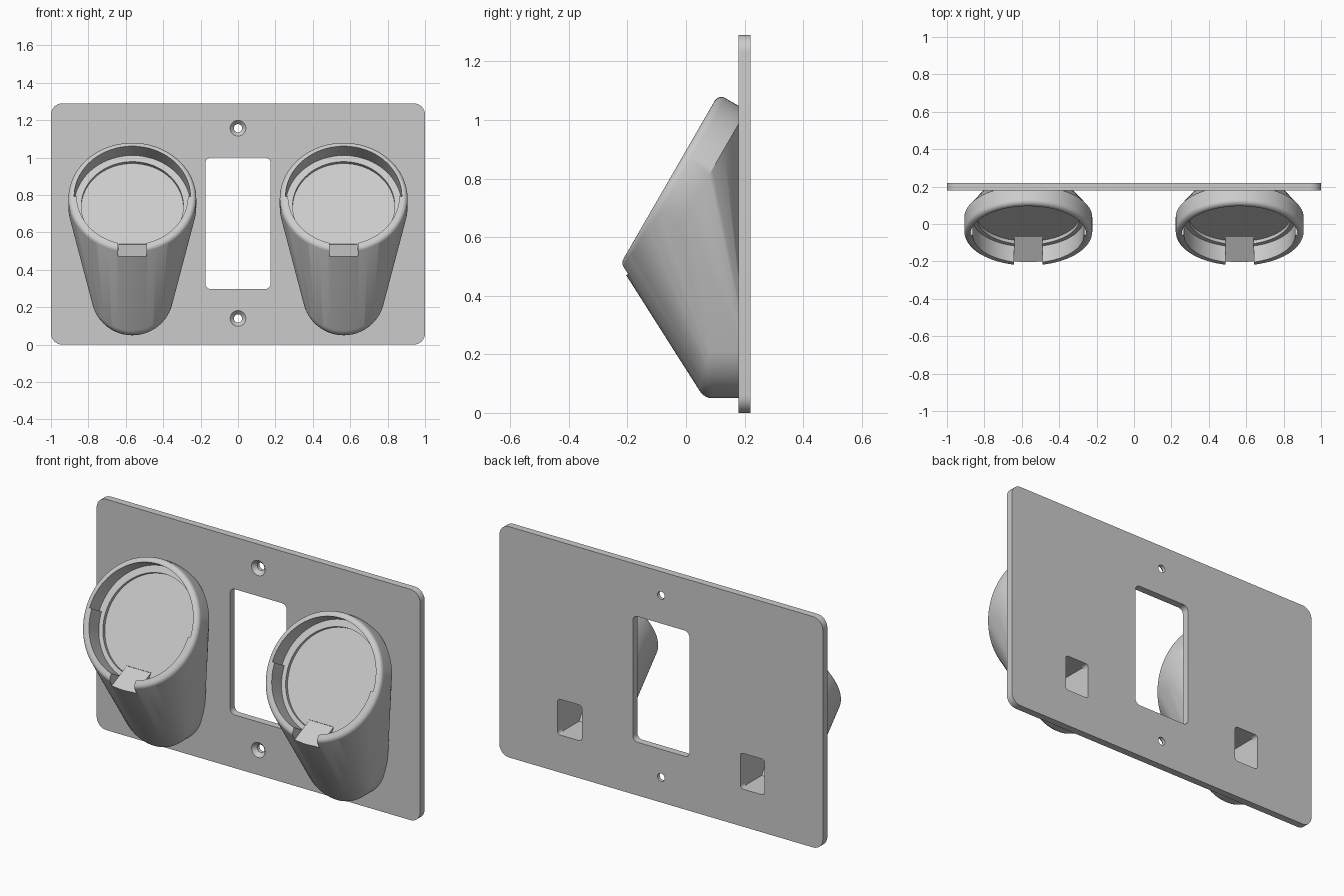
import bpy, bmesh, math
from mathutils import Vector

if "Cube" in bpy.data.objects:
    bpy.data.objects.remove(bpy.data.objects["Cube"])

TILT = math.radians(60)
AXIS = Vector((0, math.sin(TILT), -math.cos(TILT)))   # into the cup
UP = Vector((0, math.cos(TILT), math.sin(TILT)))      # up along the cup face


def hull(name, pts):
    """Convex solid around a set of points."""
    bm = bmesh.new()
    for p in pts:
        bm.verts.new(p)
    res = bmesh.ops.convex_hull(bm, input=bm.verts[:])
    junk = {g for k in ("geom_interior", "geom_unused") for g in res[k]
            if isinstance(g, bmesh.types.BMVert)}
    bmesh.ops.delete(bm, geom=list(junk), context='VERTS')
    bmesh.ops.dissolve_limit(bm, angle_limit=0.002, verts=bm.verts[:], edges=bm.edges[:])
    bmesh.ops.recalc_face_normals(bm, faces=bm.faces[:])
    me = bpy.data.meshes.new(name)
    bm.to_mesh(me)
    bm.free()
    ob = bpy.data.objects.new(name, me)
    bpy.context.collection.objects.link(ob)
    return ob


def boolean(ob, other, op='DIFFERENCE', keep=False):
    m = ob.modifiers.new("cut", 'BOOLEAN')
    m.operation, m.object, m.solver = op, other, 'EXACT'
    bpy.context.view_layer.objects.active = ob
    bpy.ops.object.modifier_apply(modifier=m.name)
    if not keep:
        bpy.data.objects.remove(other)


def circle(c, u, v, r, n=96, sweep=2 * math.pi):
    return [c + r * (math.cos(sweep * i / n) * u + math.sin(sweep * i / n) * v)
            for i in range(n + 1 if sweep < 6 else n)]


def round_box(name, cx, x, z0, z1, y0, y1, r, n=8):
    """Rounded rectangle in XZ, extruded along Y."""
    pts = []
    for k, (sx, z) in enumerate(((x - r, z1 - r), (r - x, z1 - r), (r - x, z0 + r), (x - r, z0 + r))):
        for i in range(n + 1):
            a = math.pi / 2 * (k + i / n)
            pts += [Vector((cx + sx + r * math.cos(a), y, z + r * math.sin(a))) for y in (y0, y1)]
    return hull(name, pts)


def disc(cx, y, z, r, n=96):
    return circle(Vector((cx, y, z)), Vector((1, 0, 0)), Vector((0, 0, 1)), r, n)


def wedge(name, cx, w, profile):
    """YZ profile extruded along X."""
    return hull(name, [Vector((cx + s * w, y, z)) for s in (-1, 1) for y, z in profile])


def smooth(ob):
    bpy.ops.object.select_all(action='DESELECT')
    ob.select_set(True)
    bpy.context.view_layer.objects.active = ob
    bpy.ops.object.shade_smooth_by_angle(angle=math.radians(30))


# wall plate with window and countersunk screw holes
plate = round_box("wall_plate", 0, 1, 0, 1.29, 0.18, 0.22, 0.06)
boolean(plate, round_box("window_cutter", 0, 0.175, 0.297, 1.0, 0.1, 0.3, 0.03))
for z in (0.14, 1.157):
    boolean(plate, hull("screw_cutter", disc(0, 0.1, z, 0.022, 32) + disc(0, 0.3, z, 0.022, 32)))
    boolean(plate, hull("sink_cutter", disc(0, 0.179, z, 0.043, 32) + disc(0, 0.203, z, 0.02, 32)))

for cx, side in ((-0.565, "left"), (0.565, "right")):
    face = Vector((cx, -0.06, 0.792))

    def ring(d, r, n=96, sweep=2 * math.pi):
        return circle(face + AXIS * d, Vector((1, 0, 0)), UP, r, n, sweep)

    # holder body: tilted rounded ring blended into a smaller round foot
    pts = ring(0.11, 0.342) + disc(cx, 0.2, 0.27, 0.22)
    for i in range(7):
        a = math.pi / 2 * i / 6
        pts += ring(0.025 * (1 - math.sin(a)), 0.317 + 0.025 * math.cos(a))
        pts += disc(cx, 0.09 - 0.05 * math.sin(a), 0.27, 0.17 + 0.05 * math.cos(a))
    body = hull(side + "_holder", pts)

    # stepped round recess, slightly wider in its upper half
    boolean(body, hull("lip_cutter", ring(-0.1, 0.297) + ring(0.1, 0.297)))
    boolean(body, hull("upper_cutter", ring(-0.1, 0.311, 48, math.pi) + ring(0.1, 0.311, 48, math.pi)))
    boolean(body, hull("floor_cutter", ring(-0.1, 0.273) + ring(0.12, 0.273)))

    # cord ramp and the slot through the rim above it
    ramp = wedge("ramp", cx, 0.075, ((-0.069, 0.538), (-0.205, 0.473), (-0.1, 0.44), (-0.02, 0.5)))
    boolean(body, ramp, 'UNION')
    boolean(body, wedge("slot_cutter", cx, 0.0755,
                        ((-0.33, 0.41), (-0.07, 0.535), (-0.12, 0.62), (-0.33, 0.62))))

    # cord pocket open through the back of the plate
    boolean(plate, round_box("port_cutter", cx, 0.075, 0.21, 0.41, 0.1, 0.3, 0.018))
    boolean(body, wedge("pocket_cutter", cx, 0.075,
                        ((0.25, 0.21), (0.03, 0.21), (-0.1, 0.41), (0.25, 0.41))))
    smooth(body)
smooth(plate)
